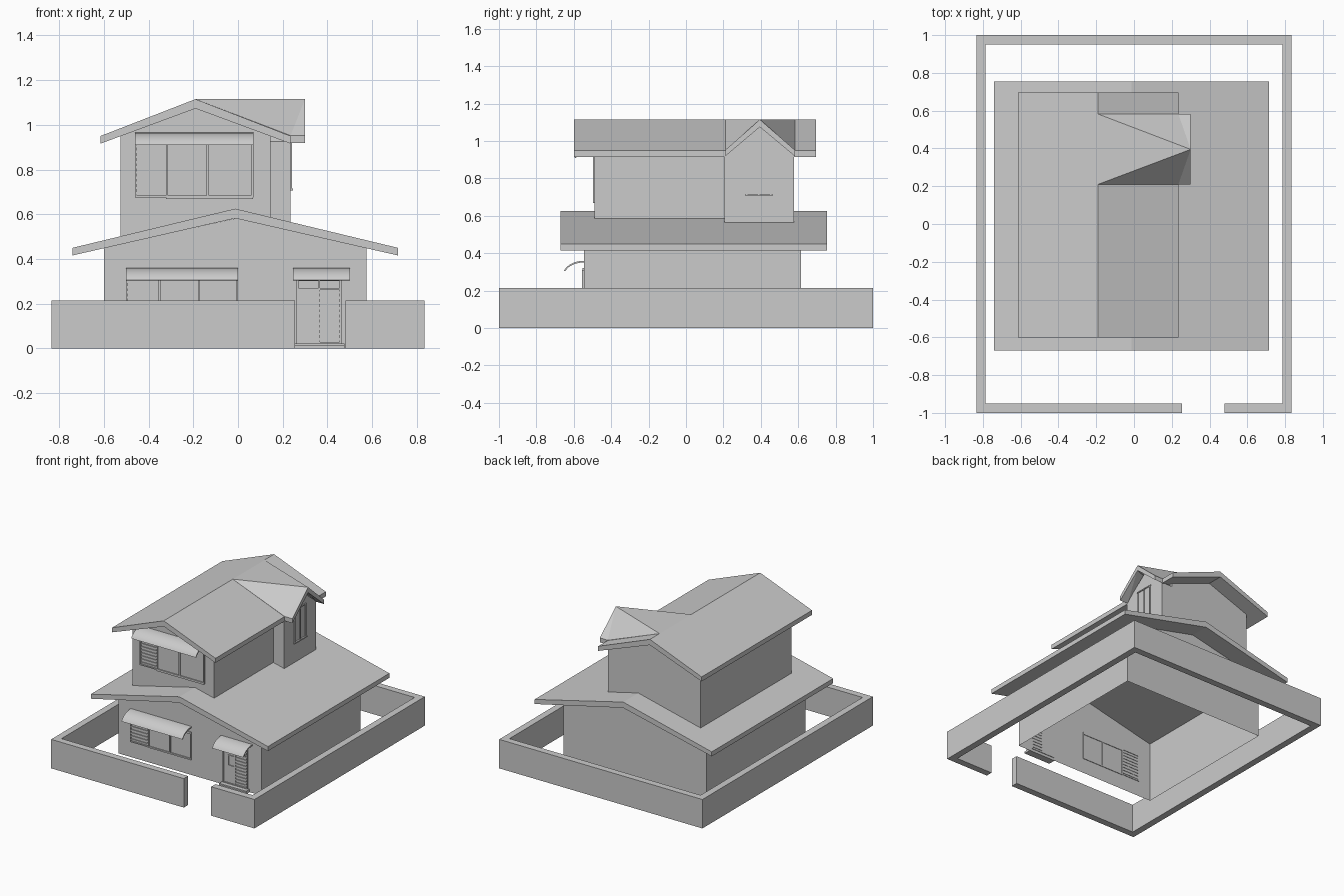
import bpy, bmesh, math

if "Cube" in bpy.data.objects:
    bpy.data.objects.remove(bpy.data.objects["Cube"])


def finish(name, bm, smooth=False):
    bmesh.ops.recalc_face_normals(bm, faces=bm.faces)
    me = bpy.data.meshes.new(name)
    bm.to_mesh(me)
    bm.free()
    ob = bpy.data.objects.new(name, me)
    bpy.context.collection.objects.link(ob)
    if smooth:
        bpy.context.view_layer.objects.active = ob
        ob.select_set(True)
        bpy.ops.object.shade_smooth_by_angle(angle=math.radians(30))
        ob.select_set(False)
    return ob


def boxes(name, items):
    """One object from boxes given as (x0, x1, y0, y1, z0, z1)."""
    bm = bmesh.new()
    for x0, x1, y0, y1, z0, z1 in items:
        vs = bmesh.ops.create_cube(bm, size=1)['verts']
        for v in vs:
            v.co.x = x1 if v.co.x > 0 else x0
            v.co.y = y1 if v.co.y > 0 else y0
            v.co.z = z1 if v.co.z > 0 else z0
    return finish(name, bm)


def prism(name, pts, a, b, axis='y', skip=(), smooth=False):
    """Extrude a profile along x or y; skip leaves out the listed sides."""
    bm = bmesh.new()
    at = (lambda p, t: (p[0], t, p[1])) if axis == 'y' else (lambda p, t: (t, p[0], p[1]))
    A = [bm.verts.new(at(p, a)) for p in pts]
    B = [bm.verts.new(at(p, b)) for p in pts]
    bm.faces.new(A)
    bm.faces.new(B)
    n = len(pts)
    for i in range(n):
        if i not in skip:
            j = (i + 1) % n
            bm.faces.new((A[i], A[j], B[j], B[i]))
    return finish(name, bm, smooth)


def gable_roof(name, cx, half, eave, ridge, drop_e, drop_r, y0, y1):
    pts = [(cx - half, eave), (cx, ridge), (cx + half, eave),
           (cx + half, eave - drop_e), (cx, ridge - drop_r), (cx - half, eave - drop_e)]
    prism(name, pts, y0, y1)


def frame(x0, x1, z0, z1, y, w=0.008, d=0.008):
    """Four bars around an opening on a front wall."""
    ya, yb = y - d, y + 0.004
    return [(x0, x1, ya, yb, z0, z0 + w), (x0, x1, ya, yb, z1 - w, z1),
            (x0, x0 + w, ya, yb, z0, z1), (x1 - w, x1, ya, yb, z0, z1)]


def slats(x0, x1, z0, z1, y, n):
    s = (z1 - z0) / n
    return [(x0, x1, y - 0.006, y + 0.003, z0 + (i + .25) * s, z0 + (i + .7) * s) for i in range(n)]


def awning(name, x0, x1, y, z):
    top, low = [], []
    for i in range(9):
        t = math.radians(72) * i / 8
        u, v = math.sin(t) / 0.951, (1 - math.cos(t)) / 0.691
        top.append((y - 0.108 * u, z - 0.055 * v))
        low.append((y - 0.100 * u, z - 0.009 - 0.047 * v))
    prism(name, top + low[::-1], x0, x1, 'x', smooth=True)


# Boundary wall with a gate gap
H, T = 0.215, 0.05
boxes("boundary_wall", [
    (-0.835, -0.785, -1, 1, 0, H), (0.785, 0.835, -1, 1, 0, H),
    (-0.785, 0.785, 1 - T, 1, 0, H),
    (-0.785, 0.255, -1, -1 + T, 0, H), (0.48, 0.785, -1, -1 + T, 0, H)])

# Lower storey shell (open underneath and to the roof) and roof
prism("lower_walls", [(-0.6, 0), (0.575, 0), (0.575, 0.449), (-0.01, 0.582), (-0.6, 0.449)],
      -0.545, 0.615, skip=(0, 2, 3))
gable_roof("lower_roof", -0.0125, 0.7275, 0.45, 0.625, 0.034, 0.043, -0.67, 0.755)

# Upper storey shell and roof
prism("upper_walls", [(-0.525, 0.48), (-0.01, 0.6), (0.145, 0.57), (0.145, 0.951),
                      (-0.19, 1.077), (-0.525, 0.951)], -0.488, 0.578, skip=(0, 1, 3, 4))
gable_roof("upper_roof", -0.19, 0.425, 0.95, 1.115, 0.034, 0.042, -0.6, 0.695)

# Side dormer walls
prism("dormer_walls", [(0.207, 0.556), (0.577, 0.556), (0.577, 0.925), (0.395, 1.077), (0.207, 0.925)],
      0.1, 0.235, 'x')

# Dormer roof: a gable at the outer end flattening into the main ridge
bm = bmesh.new()
layers = []
for dz in (0, 1):
    c = [(-0.19, 0.395, 1.115), (0.3, 0.395, 1.115)]
    for y in (0.21, 0.582):
        c += [(-0.19, y, 1.115), (0.235, y, 0.952), (0.3, y, 0.952)]
    layers.append([bm.verts.new((x, y, z - dz * (0.04 if z > 1 else 0.033))) for x, y, z in c])
for L in layers:
    for k in (2, 5):
        bm.faces.new((L[0], L[k], L[1]))
        bm.faces.new((L[k], L[k + 1], L[1]))
        bm.faces.new((L[k + 1], L[k + 2], L[1]))
P, Q = layers
loop = [0, 2, 3, 4, 1, 7, 6, 5]
for a, b in zip(loop, loop[1:] + loop[:1]):
    bm.faces.new((P[a], P[b], Q[b], Q[a]))
finish("dormer_roof", bm)

# Dormer window on the side wall
X0, X1 = 0.231, 0.241
boxes("dormer_window", [
    (X0, 0.246, 0.318, 0.462, 0.707, 0.716), (X0, X1, 0.318, 0.462, 0.949, 0.957),
    (X0, X1, 0.322, 0.33, 0.716, 0.949), (X0, X1, 0.45, 0.458, 0.716, 0.949),
    (X0, X1, 0.386, 0.394, 0.716, 0.949)])

# Upper front window: louvres beside two sliding panes
y = -0.488
boxes("upper_window_frame", frame(-0.46, 0.07, 0.675, 0.93, y)
      + frame(-0.322, -0.132, 0.668, 0.92, y) + frame(-0.138, 0.066, 0.668, 0.92, y))
boxes("upper_window_louvres", slats(-0.452, -0.325, 0.683, 0.915, y, 10))
awning("upper_awning", -0.46, 0.07, y, 0.965)

# Lower front window
y = -0.545
boxes("lower_window_frame", frame(-0.5, 0.0, 0.115, 0.32, y)
      + frame(-0.355, -0.172, 0.112, 0.312, y) + frame(-0.178, 0.0, 0.112, 0.312, y))
boxes("lower_window_louvres", slats(-0.492, -0.358, 0.123, 0.31, y, 8))
awning("lower_awning", -0.5, 0.0, y, 0.36)

# Door, side louvres, transoms, step
boxes("door_frame", frame(0.262, 0.463, 0.02, 0.31, y, d=0.01)
      + [(0.36, 0.367, y - 0.01, y, 0.02, 0.31), (0.27, 0.455, y - 0.01, y, 0.262, 0.27)])
boxes("door_panel", [(0.27, 0.36, y - 0.004, y + 0.003, 0.02, 0.262)])
boxes("door_window", frame(0.305, 0.36, 0.155, 0.235, y - 0.004, w=0.006, d=0.006))
boxes("door_louvres", slats(0.367, 0.455, 0.03, 0.262, y, 10))
awning("door_awning", 0.245, 0.5, y, 0.36)
boxes("door_step", [(0.255, 0.477, -0.6, y, 0, 0.012), (0.255, 0.477, -0.585, y, 0.012, 0.022)])
